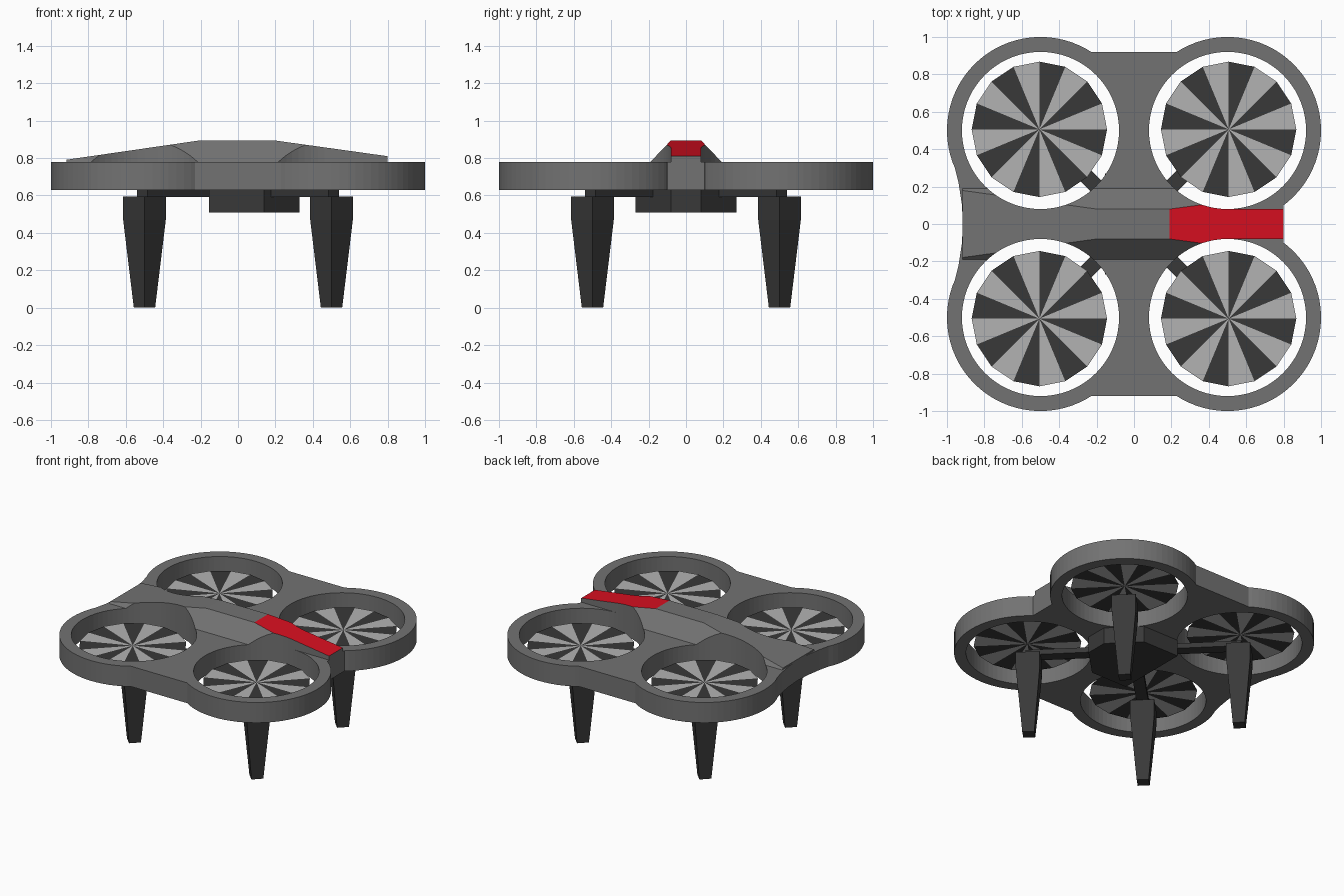
import bpy, bmesh, math
from mathutils import Vector

if "Cube" in bpy.data.objects:
    bpy.data.objects.remove(bpy.data.objects["Cube"])


def material(name, rgb):
    m = bpy.data.materials.new(name)
    m.diffuse_color = (*rgb, 1)
    m.use_nodes = True
    m.node_tree.nodes["Principled BSDF"].inputs["Base Color"].default_value = m.diffuse_color
    return m


SHELL = material("shell_grey", (0.17, 0.17, 0.17))
DARK = material("dark_grey", (0.04, 0.04, 0.04))
LIGHT = material("light_grey", (0.45, 0.45, 0.45))
RED = material("red", (0.7, 0.005, 0.015))
CORNERS = [(sx, sy) for sx in (-1, 1) for sy in (-1, 1)]


def finish(name, bm, *mats):
    bmesh.ops.recalc_face_normals(bm, faces=bm.faces)
    me = bpy.data.meshes.new(name)
    bm.to_mesh(me)
    bm.free()
    for m in mats:
        me.materials.append(m)
    ob = bpy.data.objects.new(name, me)
    bpy.context.collection.objects.link(ob)
    return ob


def loft(name, sections, *mats):
    """Closed solid through equally sized rings of 3D points."""
    bm = bmesh.new()
    rings = [[bm.verts.new(p) for p in s] for s in sections]
    for a, b in zip(rings, rings[1:]):
        n = len(a)
        for i in range(n):
            bm.faces.new((a[i], a[(i + 1) % n], b[(i + 1) % n], b[i]))
    bm.faces.new(rings[0])
    bm.faces.new(rings[-1])
    return finish(name, bm, *mats)


def prism(name, outline, z0, z1, *mats):
    return loft(name, [[(x, y, z) for x, y in outline] for z in (z0, z1)], *mats)


def circle(cx, cy, r, n):
    return [(cx + r * math.cos(math.tau * i / n), cy + r * math.sin(math.tau * i / n))
            for i in range(n)]


def boolean(target, tool, op):
    mod = target.modifiers.new("bool", 'BOOLEAN')
    mod.operation, mod.solver, mod.object = op, 'EXACT', tool
    tool.hide_render = True
    bpy.context.view_layer.objects.active = target
    bpy.ops.object.modifier_apply(modifier=mod.name)
    bpy.data.objects.remove(tool)


# Shell: central plate outline (upper half mirrored in y)
half = [(0.8, 0.1), (0.5, 0.5), (0.235, 0.92), (-0.235, 0.92), (-0.5, 0.5),
        (-0.96, 0.31), (-0.938, 0.22), (-0.921, 0.11)]
outline = half + [(-0.914, 0)] + [(x, -y) for x, y in reversed(half)]
shell = prism("shell", outline, 0.63, 0.78, SHELL, RED)
for sx, sy in CORNERS:
    boolean(shell, prism("ring", circle(sx * .5, sy * .5, 0.5, 72), 0.63, 0.78, SHELL), 'UNION')


# Raised spine with sloping sides, and its narrow nose
def spine_section(x, z):
    w = 0.19 - (z - 0.78) * 0.957
    return [(x, -0.19, 0.70), (x, 0.19, 0.70), (x, 0.19, 0.78),
            (x, w, z), (x, -w, z), (x, -0.19, 0.78)]


def nose_section(x, z):
    return [(x, -0.08, 0.70), (x, 0.08, 0.70), (x, 0.08, z), (x, -0.08, z)]


spine = loft("spine", [spine_section(*s) for s in
                       [(-0.918, 0.791), (-0.2, 0.895), (0.19, 0.895), (0.5, 0.852)]], SHELL)
boolean(shell, spine, 'UNION')
boolean(shell, loft("nose", [nose_section(0.48, 0.8548), nose_section(0.8, 0.81)], SHELL), 'UNION')

# Duct holes
for sx, sy in CORNERS:
    boolean(shell, prism("hole", circle(sx * .5, sy * .5, 0.42, 72), 0.4, 1.1, SHELL), 'DIFFERENCE')

# Red stripe on the front top of the spine
for p in shell.data.polygons:
    if p.normal.z > 0.9 and p.center.z > 0.79 and p.center.x > 0.19:
        p.material_index = 1

# Belly block
prism("belly_block", [(-0.155, -0.27), (0.14, -0.27), (0.33, -0.08), (0.33, 0.08),
                      (0.14, 0.27), (-0.155, 0.27)], 0.51, 0.635, DARK)

for i, (sx, sy) in enumerate(CORNERS):
    # Rotor disc of alternating wedges
    bm = bmesh.new()
    c = Vector((sx * 0.506, sy * 0.506, 0.70))
    hub = bm.verts.new(c)
    rim = [bm.verts.new((x, y, c.z)) for x, y in circle(c.x, c.y, 0.362, 16)]
    for k in range(16):
        bm.faces.new((hub, rim[k], rim[(k + 1) % 16])).material_index = k % 2
    finish(f"rotor_{i}", bm, LIGHT, DARK)

    # Diagonal arm
    d = Vector((sx, sy)).normalized()
    n = Vector((-d.y, d.x)) * 0.04
    a, b = d * 0.18, d * 0.724
    prism(f"arm_{i}", [tuple(a + n), tuple(a - n), tuple(b - n), tuple(b + n)], 0.593, 0.631, DARK)

    # Tapered diamond leg
    loft(f"leg_{i}", [[(x, y, z) for x, y in circle(sx * 0.5, sy * 0.5, r, 4)]
                      for z, r in ((0, 0.057), (0.47, 0.114), (0.594, 0.114))], DARK)
